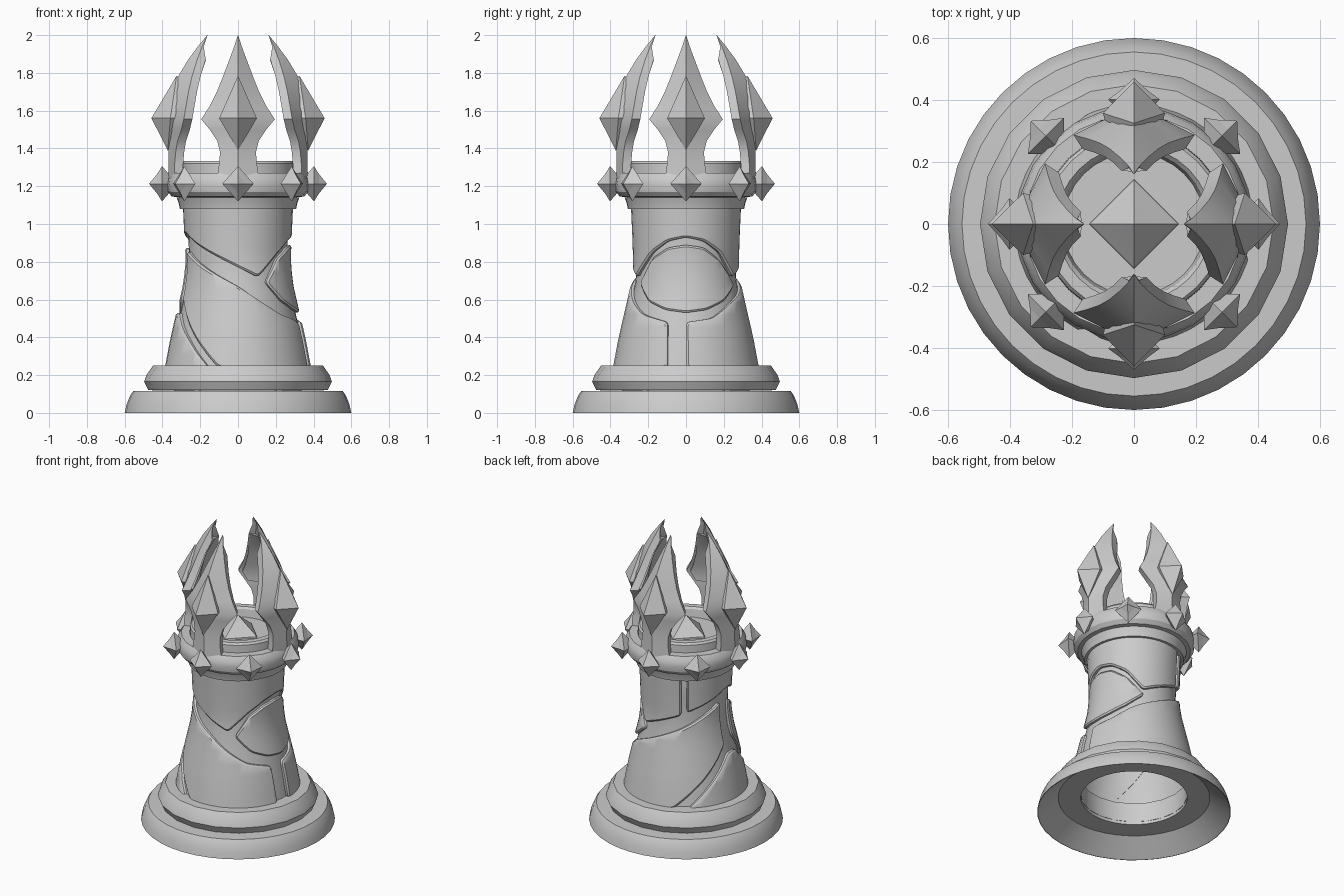
import bpy, bmesh, math
from mathutils import Matrix

cube = bpy.data.objects.get("Cube")
if cube:
    bpy.data.objects.remove(cube, do_unlink=True)

stone = bpy.data.materials.new("grey_stone")
stone.use_nodes = True
stone.diffuse_color = (0.6, 0.6, 0.6, 1)
stone.node_tree.nodes["Principled BSDF"].inputs["Base Color"].default_value = (0.6, 0.6, 0.6, 1)


def finish(bm, name, angle=30):
    """Turn a bmesh into a named, shaded object."""
    bmesh.ops.recalc_face_normals(bm, faces=bm.faces)
    mesh = bpy.data.meshes.new(name)
    bm.to_mesh(mesh)
    bm.free()
    mesh.materials.append(stone)
    obj = bpy.data.objects.new(name, mesh)
    bpy.context.collection.objects.link(obj)
    bpy.ops.object.select_all(action='DESELECT')
    obj.select_set(True)
    bpy.context.view_layer.objects.active = obj
    bpy.ops.object.shade_smooth_by_angle(angle=math.radians(angle))
    return obj


def bridge(bm, a, b):
    n = len(a)
    for i in range(n):
        bm.faces.new((a[i], a[(i + 1) % n], b[(i + 1) % n], b[i]))


def lathe(name, profile, steps, closed=True):
    """Revolve (radius, height) points around z."""
    bm = bmesh.new()
    turns = [2 * math.pi * i / steps for i in range(steps)]
    rings = [[bm.verts.new((r * math.sin(t), -r * math.cos(t), z)) for t in turns]
             for r, z in profile]
    for a, b in zip(rings, rings[1:]):
        bridge(bm, a, b)
    if closed:
        bridge(bm, rings[-1], rings[0])
    else:
        bm.faces.new(rings[-1])
    return finish(bm, name)


def loft(name, rings, turn, angle=30):
    """Skin cross-sections, cap both ends and turn the part around z."""
    bm = bmesh.new()
    loops = [[bm.verts.new(p) for p in ring] for ring in rings]
    for a, b in zip(loops, loops[1:]):
        bridge(bm, a, b)
    bm.faces.new(loops[0])
    bm.faces.new(loops[-1])
    bm.transform(Matrix.Rotation(turn, 4, 'Z'))
    return finish(bm, name, angle)


# Stepped base, hollow underneath
lathe("base", [(.33, .1), (.47, .1), (.597, 0), (.6, 0), (.59, .045), (.572, .09),
               (.555, .115), (.33, .12)], 40)
lathe("base_step", [(.33, .12), (.475, .12), (.497, .165), (.485, .2), (.45, .25),
                    (.33, .25)], 20)

# Column core, open below and closed by the floor of the crown
PROFILE = [(.365, .24), (.335, .4), (.3, .55), (.268, .69), (.258, .8), (.263, .95), (.27, 1.1)]
lathe("column_core", PROFILE + [(.23, 1.27)], 40, closed=False)


def core_radius(z):
    for (r0, z0), (r1, z1) in zip(PROFILE, PROFILE[1:]):
        if z <= z1:
            return r0 + (r1 - r0) * (z - z0) / (z1 - z0)
    return PROFILE[-1][0]


# Raised panels wrapped around the column: outlines are (degrees from front, height)
PANELS = {
    "upper_panel": [(216, .85), (270, .95), (285, .95), (382, .72), (410, .85), (430, .91),
                    (450, .93), (470, .91), (490, .85), (512, .72), (569, .83),
                    (569, 1.09), (216, 1.09)],
    "lens_panel": [(31, .69), (50, .82), (70, .875), (90, .89), (110, .875), (130, .81),
                   (153, .68), (130, .59), (110, .545), (90, .53), (70, .545), (50, .59)],
    "front_panel": [(-75, .86), (0, .67), (26, .58), (45, .52), (73, .48), (75, .24),
                    (-16, .24), (-40, .4), (-72, .61)],
    "back_panel": [(90, .24), (90, .48), (115, .5), (140, .58), (210, .74), (264, .88),
                   (266, .6), (235, .42), (203, .24)],
    "left_panel": [(217, .24), (245, .4), (269, .53), (284, .53), (310, .4), (336, .24)],
}
UNROLL = .3   # flat width per radian


def panel(name, outline):
    bm = bmesh.new()
    face = bm.faces.new([bm.verts.new((math.radians(a) * UNROLL, z, 0)) for a, z in outline])
    bm.normal_update()
    if face.normal.z < 0:
        face.normal_flip()
    bmesh.ops.bevel(bm, geom=bm.verts[:], offset=.02, segments=3, profile=.5,
                    affect='VERTICES', clamp_overlap=True)
    # Thicken with a chamfered rim
    new = bmesh.ops.extrude_face_region(bm, geom=bm.faces[:])["geom"]
    for v in [g for g in new if isinstance(g, bmesh.types.BMVert)]:
        v.co.z = .018
    top = [g for g in new if isinstance(g, bmesh.types.BMFace)]
    bm.normal_update()
    bmesh.ops.inset_region(bm, faces=top, thickness=.01, depth=0)
    for v in {v for f in top for v in f.verts}:
        v.co.z = .026
    # Cut into strips so the flat panel can follow the column
    for axis, step in ((0, .045), (1, .07)):
        low = min(v.co[axis] for v in bm.verts)
        high = max(v.co[axis] for v in bm.verts)
        normal = [0, 0, 0]
        normal[axis] = 1
        for i in range(1, math.ceil((high - low) / step)):
            point = [0, 0, 0]
            point[axis] = low + i * step
            bmesh.ops.bisect_plane(bm, geom=bm.verts[:] + bm.edges[:] + bm.faces[:],
                                   plane_co=point, plane_no=normal, dist=1e-5)
    for v in bm.verts:
        u, z, h = v.co
        r = core_radius(z) + h - .004
        v.co = (r * math.sin(u / UNROLL), -r * math.cos(u / UNROLL), z)
    finish(bm, name, 35)


for label, outline in PANELS.items():
    panel(label, outline)

# Collar, crown ring and inner lip
lathe("collar", [(.25, 1.08), (.308, 1.08), (.314, 1.11), (.325, 1.14), (.25, 1.15)], 40)
lathe("crown_ring", [(.27, 1.14), (.35, 1.145), (.372, 1.17), (.378, 1.205), (.372, 1.24),
                     (.352, 1.27), (.27, 1.27)], 24)
lathe("crown_lip", [(.225, 1.25), (.3, 1.25), (.297, 1.32), (.287, 1.333), (.25, 1.333),
                    (.238, 1.32)], 32)


def diamond(x, w, h, z):
    return [(x, w, z), (x, 0, z + h), (x, -w, z), (x, 0, z - h)]


# Eight studs around the crown ring
for i in range(8):
    loft("ring_stud", [diamond(.33, .01, .01, 1.213), diamond(.402, .083, .093, 1.213),
                       diamond(.43, .045, .05, 1.213), diamond(.47, .001, .001, 1.213)],
         i * math.pi / 4, 5)


# Gem on the crown floor
def flat_square(w, z):
    return [(w, 0, z), (0, w, z), (-w, 0, z), (0, -w, z)]


loft("floor_gem", [flat_square(.147, 1.255), flat_square(.143, 1.28),
                   flat_square(.083, 1.325), flat_square(.001, 1.39)], 0, 5)


# Four prongs: rows are height, half width, ridge radius, wing radius
def chevron(z, w, ridge, wing, depth):
    return [(ridge, 0, z), (wing, w, z), (wing - .6 * depth, .85 * w, z),
            (ridge - depth, 0, z), (wing - .6 * depth, -.85 * w, z), (wing, -w, z)]


ROWS = [(1.25, .11, .37, .335), (1.32, .1, .368, .335), (1.38, .095, .368, .33),
        (1.44, .11, .372, .32), (1.5, .15, .38, .3), (1.555, .195, .385, .287),
        (1.62, .152, .372, .276), (1.7, .112, .35, .262), (1.78, .08, .318, .244),
        (1.87, .046, .264, .216), (1.94, .02, .212, .19), (2, .001, .163, .162)]
for i in range(4):
    turn = i * math.pi / 2
    loft("prong", [chevron(*row, .075 if row[0] < 1.9 else .02 * (2.01 - row[0]) / .1)
                   for row in ROWS], turn)
    loft("prong_backing", [chevron(z, .82 * w, ridge - .05, wing - .018, .045)
                           for z, w, ridge, wing in ROWS[4:10]], turn)
    # Pyramid gem on the outside of the prong
    loft("prong_gem", [[(.32, .09, 1.56), (.3, 0, 1.77), (.32, -.09, 1.56), (.33, 0, 1.42)],
                       [(.358, .1, 1.56), (.325, 0, 1.785), (.358, -.1, 1.56), (.372, 0, 1.39)],
                       diamond(.458, .001, .001, 1.56)], turn, 5)
